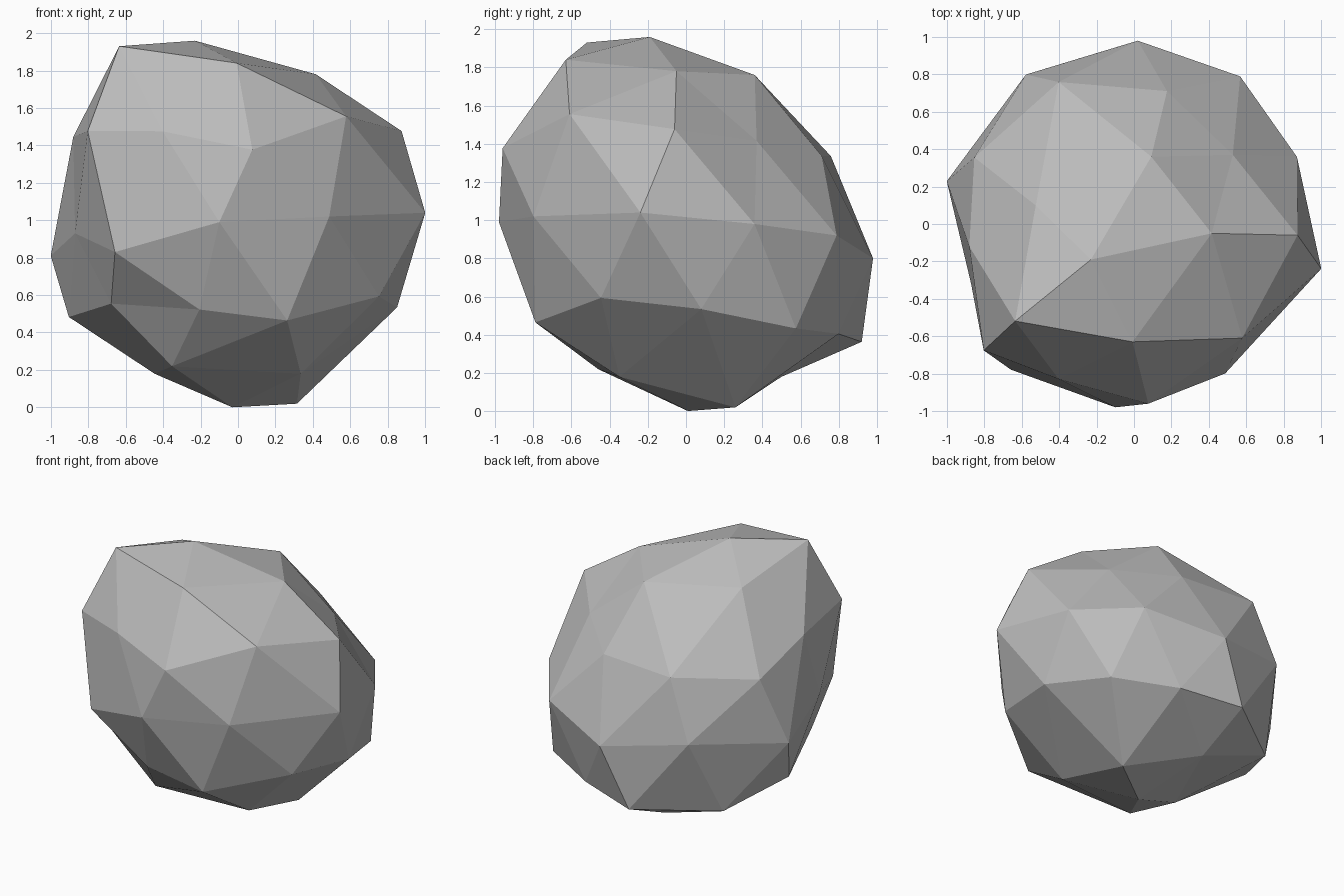
import bpy
import bmesh
from math import cos, sin, radians, sqrt
from mathutils import Vector

default_cube = bpy.data.objects.get("Cube")
if default_cube:
    bpy.data.objects.remove(default_cube, do_unlink=True)

# Stone material
stone = bpy.data.materials.new("stone_grey")
stone.use_nodes = True
grey = (0.5, 0.5, 0.5, 1.0)
stone.diffuse_color = grey
shader = next(n for n in stone.node_tree.nodes if n.type == "BSDF_PRINCIPLED")
shader.inputs["Base Color"].default_value = grey
shader.inputs["Roughness"].default_value = 0.9

# Faceted ball that the boulder is shaped from
bm = bmesh.new()
bmesh.ops.create_icosphere(bm, subdivisions=2, radius=1.0)
resting_place = {vert: vert.co.copy() for vert in bm.verts}


def shape_ring(height, first_angle, nudges):
    """Push the evenly spaced corners of one ring, in hundredths of a unit."""
    radius = sqrt(1 - height * height)
    step = radians(360 / len(nudges))
    for index, nudge in enumerate(nudges):
        angle = radians(first_angle) + index * step
        spot = Vector((radius * cos(angle), radius * sin(angle), height))
        corner = min(bm.verts, key=lambda v: (resting_place[v] - spot).length)
        corner.co = resting_place[corner] + Vector(nudge) / 100


# Ring heights of the ball
pole, cap, middle, shoulder = 1.0, 0.851, 0.526, 0.447

# Underside
shape_ring(-pole, 0, [(-3, 1, 0)])
shape_ring(-cap, 36, [(-11, -5, -13), (-2, 0, 3), (8, -10, 3),
                      (-19, 4, 7), (-9, -4, 3)])
shape_ring(-middle, 0, [(0, 8, 6), (0, -1, -7), (0, 5, -13),
                        (1, 0, 8), (0, 2, -1)])
shape_ring(-shoulder, 36, [(-4, 5, -12), (10, 7, -19), (-1, 9, -7),
                           (7, 8, -3), (3, 8, 4)])

# Waist
shape_ring(0, 18, [(-8, 5, -2), (-2, -2, -8), (2, -2, -20), (1, -1, -10),
                   (-5, -8, -19), (8, -1, -7), (-7, 3, -17), (-10, 2, -1),
                   (-10, 1, 2), (5, 7, 4)])

# Leaning upper half
shape_ring(shoulder, 0, [(-2, -6, 3), (-10, -14, -11), (-13, -17, -16),
                         (-8, -15, 3), (-20, -11, -7)])
shape_ring(middle, 36, [(-16, -13, -11), (-14, -5, -19), (-3, -12, -8),
                        (-14, -2, -5), (-11, -11, 3)])
shape_ring(cap, 0, [(-11, -5, -7), (-7, -14, -9), (-10, -21, -7),
                    (-21, -21, 8), (-17, -13, -1)])
shape_ring(pole, 0, [(-23, -19, -4)])

# Stand the boulder on the ground
bmesh.ops.translate(bm, verts=bm.verts, vec=(0, 0, -min(v.co.z for v in bm.verts)))
bmesh.ops.recalc_face_normals(bm, faces=bm.faces)
for face in bm.faces:
    face.smooth = False

mesh = bpy.data.meshes.new("boulder")
bm.to_mesh(mesh)
bm.free()
mesh.materials.append(stone)
boulder = bpy.data.objects.new("boulder", mesh)
bpy.context.scene.collection.objects.link(boulder)
